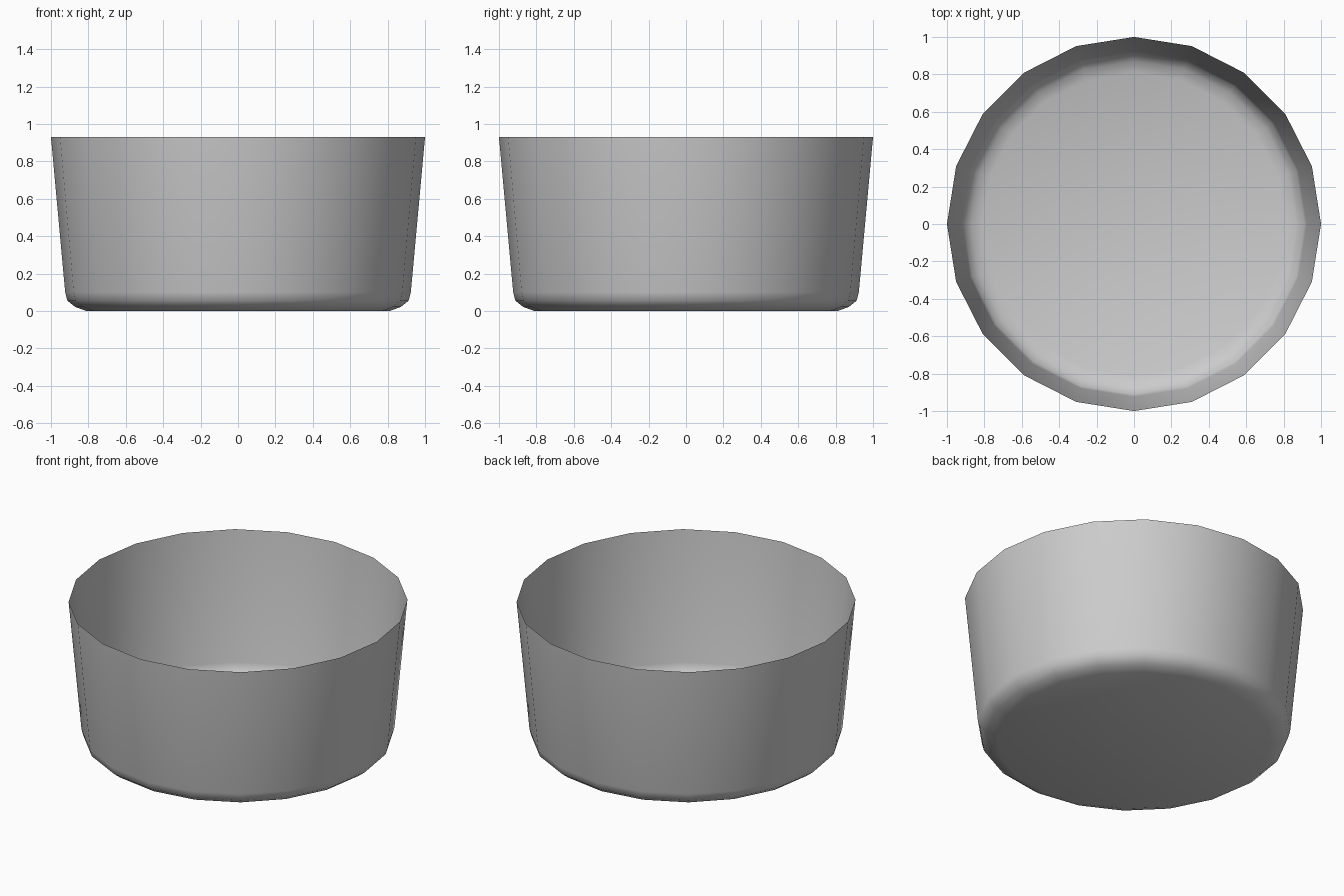
import bpy, bmesh
from math import cos, sin, tau

if "Cube" in bpy.data.objects:
    bpy.data.objects.remove(bpy.data.objects["Cube"])

SIDES = 20

# Thin shell profile (radius, height) from underside up to the rim
profile = [(0.81, 0.0), (0.87, 0.022), (0.912, 0.055), (0.924, 0.10), (1.0, 0.93)]

# Lathe the profile around z
bm = bmesh.new()
rings = [[bm.verts.new((r * cos(tau * i / SIDES), r * sin(tau * i / SIDES), z))
          for i in range(SIDES)] for r, z in profile]
for a, b in zip(rings, rings[1:]):
    for i in range(SIDES):
        j = (i + 1) % SIDES
        bm.faces.new((a[i], a[j], b[j], b[i]))

# Base disc
bm.faces.new(rings[0][::-1])
for f in bm.faces:
    f.smooth = True

mesh = bpy.data.meshes.new("round_bowl")
bm.to_mesh(mesh)
bm.free()
bowl = bpy.data.objects.new("round_bowl", mesh)
bpy.context.collection.objects.link(bowl)

# Mid grey
grey = bpy.data.materials.new("grey")
grey.diffuse_color = (0.59, 0.59, 0.59, 1)
grey.use_nodes = True
grey.node_tree.nodes["Principled BSDF"].inputs["Base Color"].default_value = grey.diffuse_color
mesh.materials.append(grey)
